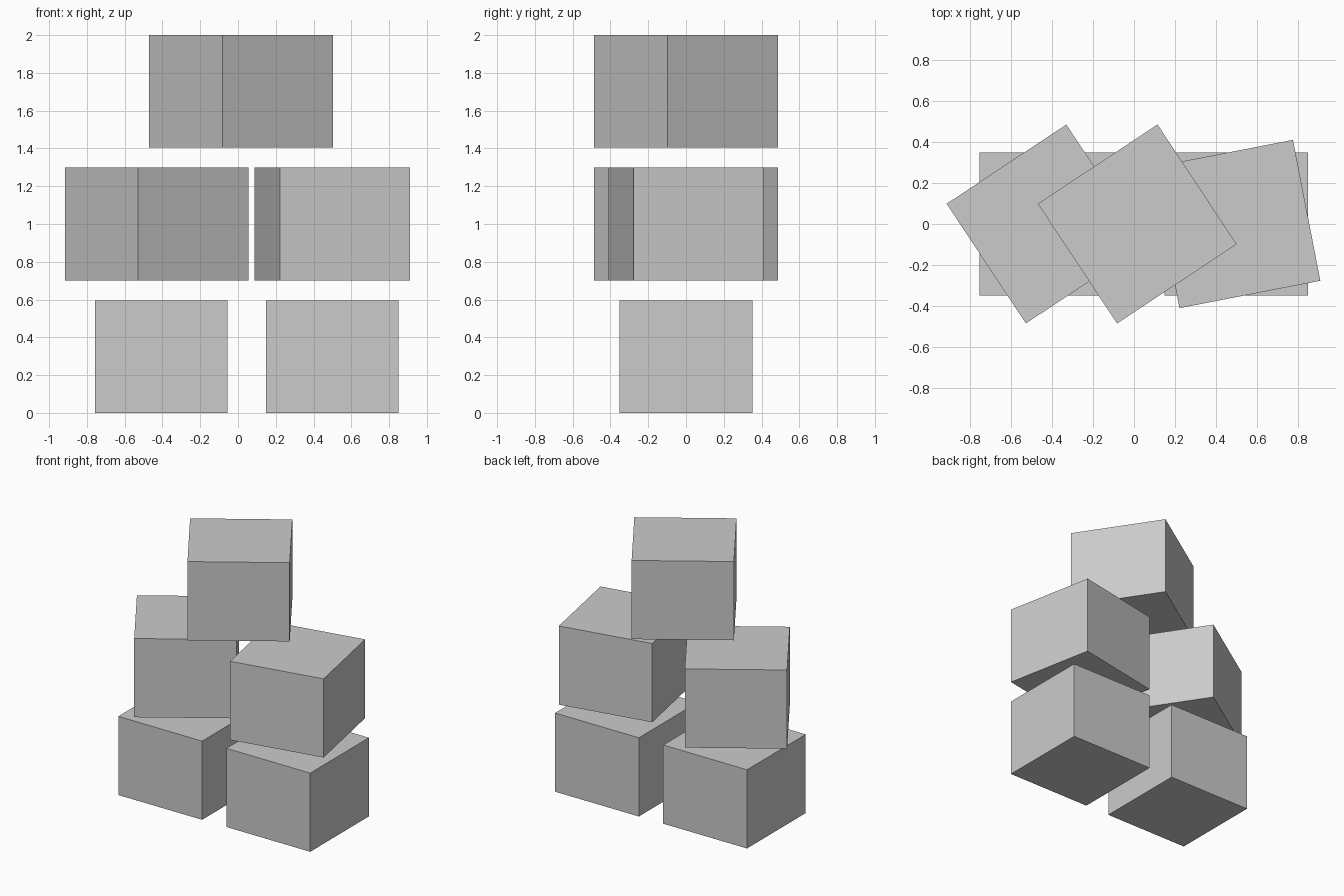
import bpy
from math import radians

if "Cube" in bpy.data.objects:
    bpy.data.objects.remove(bpy.data.objects["Cube"])

WIDTH, HEIGHT, PITCH = 0.702, 0.596, 0.702


def block(name, x, level, turn):
    bpy.ops.mesh.primitive_cube_add(
        size=1, location=(x, 0, level * PITCH + HEIGHT / 2),
        rotation=(0, 0, radians(turn)))
    obj = bpy.context.object
    obj.name = name
    obj.scale = (WIDTH, WIDTH, HEIGHT)


# Stacked blocks: name, x position, level, turn about z
for spec in (
    ("bottom_block_left", -0.406, 0, 0),
    ("bottom_block_right", 0.50, 0, 0),
    ("middle_block_left", -0.43, 1, 33.5),
    ("middle_block_right", 0.50, 1, 11),
    ("top_block", 0.016, 2, 33.5),
):
    block(*spec)
